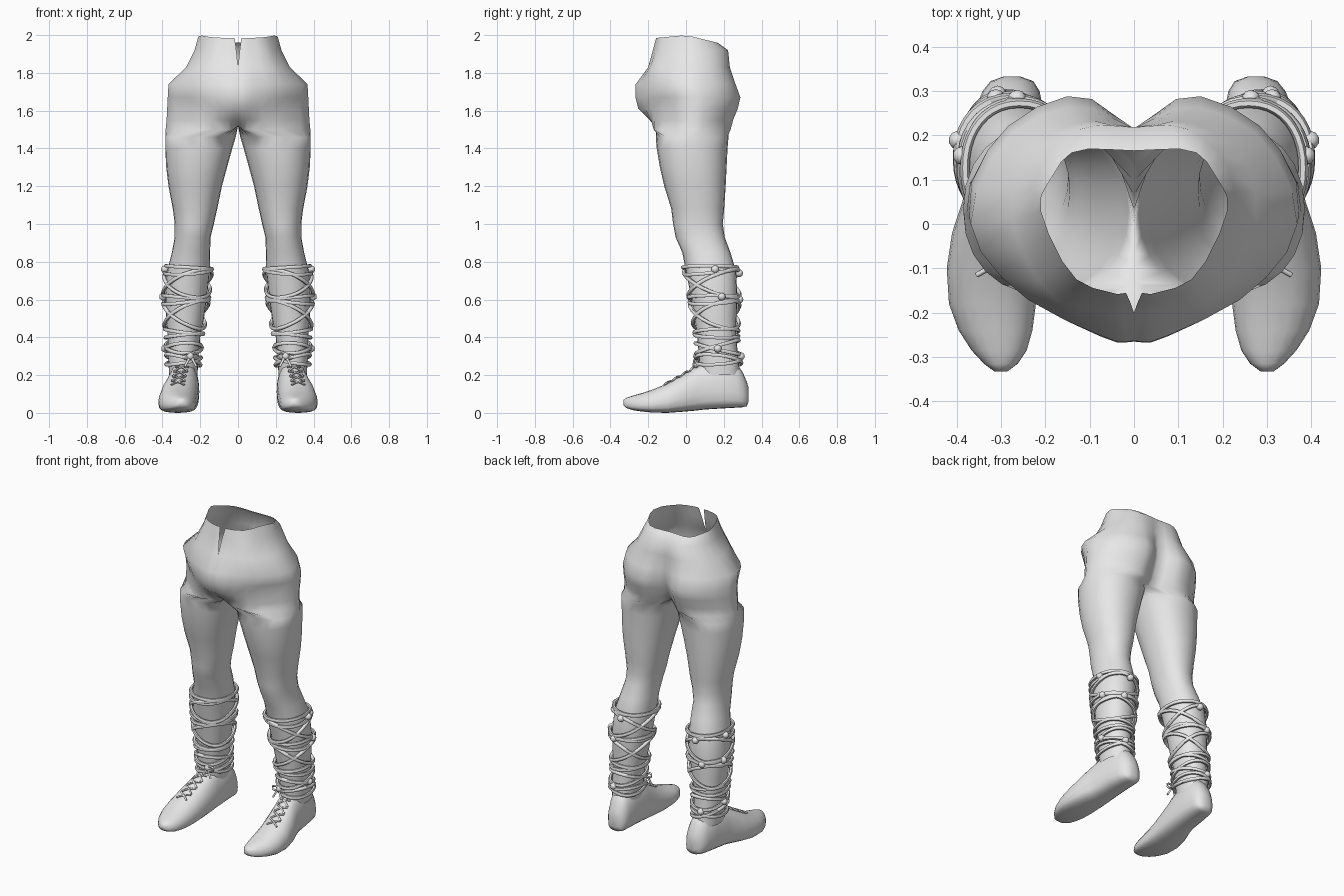
import bpy, bmesh, math
from mathutils import Vector

if "Cube" in bpy.data.objects:
    bpy.data.objects.remove(bpy.data.objects["Cube"])

grey = bpy.data.materials.new("plain grey")
grey.diffuse_color = (0.8, 0.8, 0.8, 1)
grey.use_nodes = True
grey.node_tree.nodes["Principled BSDF"].inputs["Base Color"].default_value = grey.diffuse_color


def finish(name, bm, angle=50, recalc=False):
    """Turn a right-hand half into a mirrored, smooth object."""
    if recalc:
        bmesh.ops.recalc_face_normals(bm, faces=bm.faces)
    me = bpy.data.meshes.new(name)
    bm.to_mesh(me)
    bm.free()
    me.materials.append(grey)
    ob = bpy.data.objects.new(name, me)
    bpy.context.collection.objects.link(ob)
    bpy.ops.object.select_all(action='DESELECT')
    ob.select_set(True)
    bpy.context.view_layer.objects.active = ob
    bpy.ops.object.shade_smooth_by_angle(angle=math.radians(angle))
    mod = ob.modifiers.new("mirror", 'MIRROR')
    mod.merge_threshold = 0.0005
    return ob


def lerp_row(rows, k):
    """Interpolate a table of rows that is sorted by its first column."""
    k = min(max(k, rows[0][0]), rows[-1][0])
    for a, b in zip(rows, rows[1:]):
        if k <= b[0]:
            t = (k - a[0]) / (b[0] - a[0])
            return [p + (q - p) * t for p, q in zip(a, b)]


def power(v, e):
    return math.copysign(abs(v) ** e, v)


# Leg sections: height, inner x, outer x, front y, back y
LEG = [
    (0.20, .215, .365, .075, .285), (0.27, .21, .368, .07, .28),
    (0.40, .20, .372, .06, .265), (0.50, .18, .38, .045, .268),
    (0.62, .163, .385, .025, .272), (0.75, .15, .375, 0, .265),
    (0.85, .148, .35, -.02, .235), (0.93, .145, .335, -.055, .205),
    (1.00, .128, .335, -.068, .195), (1.08, .11, .345, -.078, .202),
    (1.20, .085, .368, -.115, .21), (1.30, .058, .38, -.138, .215),
    (1.40, .03, .385, -.155, .22), (1.46, .012, .385, -.16, .225)]

# Hip sections: height, then seven x, y points from front centre to back centre
HIPS = [
    (1.50, (0, -.13, .07, -.155, .2, -.162, .383, .02, .3, .175, .13, .235, 0, .13)),
    (1.55, (0, -.19, .07, -.19, .21, -.158, .378, .02, .3, .18, .13, .25, 0, .165)),
    (1.61, (0, -.252, .06, -.245, .2, -.165, .375, .02, .3, .195, .13, .275, 0, .19)),
    (1.67, (0, -.265, .06, -.26, .22, -.17, .372, .02, .3, .205, .13, .29, 0, .21)),
    (1.74, (0, -.263, .06, -.258, .26, -.155, .368, 0, .29, .19, .13, .265, 0, .215)),
    (1.83, (0, -.2, .06, -.197, .19, -.16, .275, .01, .24, .16, .12, .23, 0, .215)),
    (1.92, (.009, -.175, .06, -.172, .16, -.13, .23, .02, .2, .15, .11, .218, 0, .218)),
    (2.00, (.018, -.155, .05, -.155, .14, -.115, .21, .03, .185, .105, .13, .165, 0, .165))]

N, OUT = 24, 16   # points per ring, steps on the outer arc


def spline(p, u):
    """Catmull-Rom sample of a point list."""
    i = min(int(u), len(p) - 2)
    t = u - i
    b, c = p[i], p[i + 1]
    a = p[i - 1] if i else b * 2 - c
    d = p[i + 2] if i + 2 < len(p) else c * 2 - b
    return .5 * (2 * b + (c - a) * t + (2 * a - 5 * b + 4 * c - d) * t * t
                 + (3 * b - a - 3 * c + d) * t ** 3)


def leg_point(z, a, grow=0.0):
    _, xi, xo, yf, yb = lerp_row(LEG, z)
    return Vector(((xi + xo) / 2 + ((xo - xi) / 2 + grow) * power(math.cos(a), .92),
                   (yf + yb) / 2 + ((yb - yf) / 2 + grow) * power(math.sin(a), .92), z))


# Trousers: closed leg rings that open into hip arcs above the crotch
bm = bmesh.new()
rings = []
for row in LEG:
    rings.append([bm.verts.new(leg_point(row[0], math.radians(-120 + 15 * i)))
                  for i in range(N)])
for z, c in HIPS:
    keys = [Vector((c[k], c[k + 1], 0)) for k in range(0, 14, 2)]
    ring = []
    for i in range(OUT + 1):
        p = spline(keys, i * 6 / OUT)
        p.z = z
        if z == 2.0:                     # dipping waistband
            p.z -= .04 * max(0, p.y) / .165 + .015 * max(0, -p.y) / .155
        if z == 1.50 and p.x < .001:     # crotch centre
            p.z = 1.52
        ring.append(bm.verts.new(p))
    if z == 1.50:                        # crotch strip on the centre line
        for j in range(1, N - OUT):
            ring.append(bm.verts.new((0, .13 - .26 * j / (N - OUT), 1.52)))
    rings.append(ring)
for lo, hi in zip(rings, rings[1:]):
    closed = len(lo) == N and len(hi) == N
    for i in range(N if closed else OUT):
        j = (i + 1) % N
        bm.faces.new((lo[i], lo[j], hi[j], hi[i]))
finish("trousers", bm, 60)

# Shoe sections, toe to heel: y, centre x, half width, bottom z, top z
SHOE = [
    (-.332, .30, .015, .04, .068), (-.315, .30, .038, .025, .08),
    (-.285, .304, .062, .015, .09), (-.24, .312, .083, .008, .103),
    (-.18, .319, .098, .002, .122), (-.10, .319, .103, 0, .155),
    (-.02, .31, .1, .006, .2), (.05, .297, .09, .012, .243),
    (.10, .29, .085, .018, .268), (.20, .285, .08, .024, .28),
    (.27, .28, .073, .028, .26), (.30, .277, .064, .03, .215),
    (.322, .275, .048, .035, .165), (.332, .275, .02, .06, .13)]

bm = bmesh.new()
rings = []
for y, xc, hw, zb, zt in SHOE:
    zm = zb + (zt - zb) * .36            # widest just above the sole
    ring = []
    for i in range(20):
        a = math.tau * i / 20
        s, co = math.sin(a), math.cos(a)
        h, e = (zt - zm, 1.0) if s > 0 else (zm - zb, .55)
        ring.append(bm.verts.new((xc + hw * power(co, .85), y, zm + h * power(s, e))))
    rings.append(ring)
for lo, hi in zip(rings, rings[1:]):
    for i in range(20):
        j = (i + 1) % 20
        bm.faces.new((lo[i], lo[j], hi[j], hi[i]))
bm.faces.new(rings[0])
bm.faces.new(rings[-1])
finish("shoes", bm, 60, True)


def tube(bm, pts, r, closed=True, sides=6):
    """Sweep a round cord along points."""
    n, rows = len(pts), []
    for i, p in enumerate(pts):
        a = pts[i - 1] if i or closed else p
        b = pts[(i + 1) % n] if i < n - 1 or closed else p
        t = (b - a).normalized()
        s = t.cross(Vector((0, 0, 1))).normalized()
        u = s.cross(t)
        rows.append([bm.verts.new(p + r * (s * math.cos(math.tau * k / sides)
                                           + u * math.sin(math.tau * k / sides)))
                     for k in range(sides)])
    for i in range(n if closed else n - 1):
        for k in range(sides):
            m, q = (k + 1) % sides, rows[(i + 1) % n]
            bm.faces.new((rows[i][k], rows[i][m], q[m], q[k]))
    if not closed:
        bm.faces.new(rows[0])
        bm.faces.new(rows[-1])


def knot(bm, p, r):
    res = bmesh.ops.create_icosphere(bm, subdivisions=2, radius=r)
    bmesh.ops.translate(bm, verts=res["verts"], vec=p)


# Calf cords: height, tilt, direction of the tilt in degrees
bm = bmesh.new()
for z, tilt, turn in [(.77, .008, 0), (.75, .018, 120), (.685, .075, 60), (.685, .075, 230),
                      (.61, .012, 0), (.595, .02, 150), (.52, .075, 40), (.52, .075, 220),
                      (.43, .015, 20), (.41, .012, 200), (.35, .035, 80), (.34, .03, 260),
                      (.275, .02, 150), (.28, .03, 330)]:
    pts = []
    for i in range(40):
        a = math.tau * i / 40
        pts.append(leg_point(z + tilt * math.cos(a - math.radians(turn)), a, .013))
    tube(bm, pts, .0105)
finish("calf_cords", bm, 60, True)

# Knots where the cords cross
bm = bmesh.new()
for z, deg in [(.76, 8), (.615, 15), (.34, 0), (.74, 90), (.6, 75), (.3, 80), (.3, 250)]:
    knot(bm, leg_point(z, math.radians(deg), .016), .021)
finish("cord_knots", bm, 60, True)


# Instep lacing and front bow
def on_shoe(y, side):
    _, xc, hw, zb, zt = lerp_row(SHOE, y)
    zm = zb + (zt - zb) * .36
    c = side / hw
    return Vector((xc + side, y, zm + (zt - zm) * math.sqrt(1 - c * c) + .006))


bm = bmesh.new()
for y in (-.115, -.07, -.025, .02):
    for s in (-1, 1):
        tube(bm, [on_shoe(y + .04 * t / 4, s * .035 * (t / 2 - 1)) for t in range(5)],
             .0055, False)
bow = leg_point(.3, math.radians(250), .02)
for s in (-1, 1):
    tube(bm, [bow + Vector((s * .022 * (1 - math.cos(a)), -.004, .014 * math.sin(a)))
              for a in [math.tau * i / 12 for i in range(12)]], .006)
    tube(bm, [bow, bow + Vector((s * .015, -.012, -.025)),
              bow + Vector((s * .03, -.016, -.055))], .006, False)
finish("shoe_laces", bm, 60, True)
